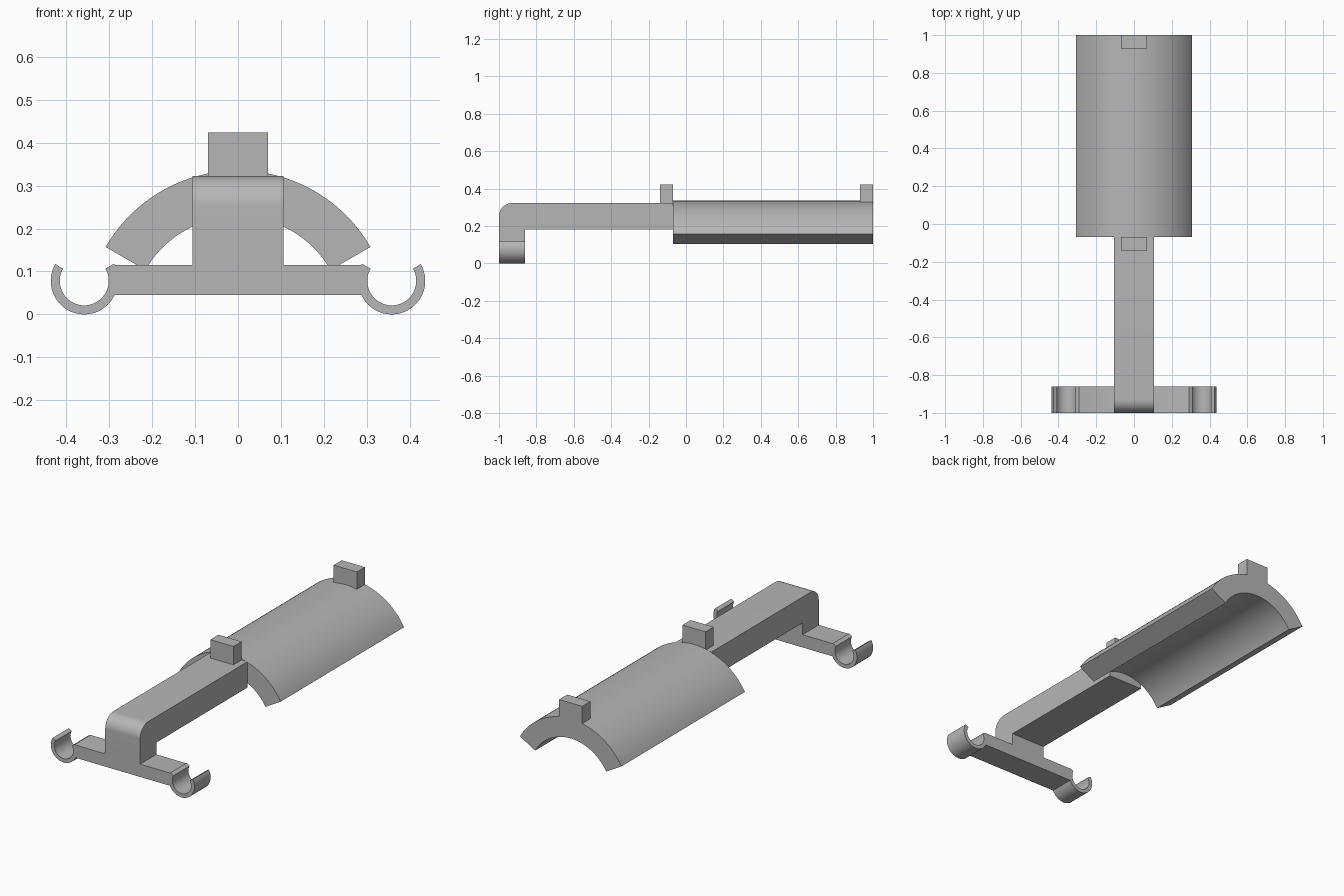
import bpy
import bmesh
from math import cos, sin, radians
from mathutils import Vector

cube = bpy.data.objects.get("Cube")
if cube:
    bpy.data.objects.remove(cube, do_unlink=True)

grey = bpy.data.materials.new("plain grey")
grey.use_nodes = True
colour = (0.47, 0.47, 0.47, 1)
grey.diffuse_color = colour
grey.node_tree.nodes["Principled BSDF"].inputs["Base Color"].default_value = colour


def arc(cx, cz, r, start, end, steps):
    """Points on a circle from start to end, in degrees."""
    angles = [radians(start + (end - start) * i / steps) for i in range(steps + 1)]
    return [(cx + r * cos(a), cz + r * sin(a)) for a in angles]


def prism(name, profile, low, high, axis="Y"):
    """Extrude a closed profile, given as (side, z), along x or y."""
    def place(u, z, d):
        return (u, d, z) if axis == "Y" else (d, u, z)

    bm = bmesh.new()
    face = bm.faces.new([bm.verts.new(place(u, z, low)) for u, z in profile])
    new = bmesh.ops.extrude_face_region(bm, geom=[face])["geom"]
    verts = [v for v in new if isinstance(v, bmesh.types.BMVert)]
    bmesh.ops.translate(bm, verts=verts, vec=Vector(place(0, 0, high - low)))
    bmesh.ops.recalc_face_normals(bm, faces=bm.faces)
    mesh = bpy.data.meshes.new(name)
    bm.to_mesh(mesh)
    bm.free()
    mesh.materials.append(grey)
    ob = bpy.data.objects.new(name, mesh)
    bpy.context.collection.objects.link(ob)
    return ob


def activate(ob):
    bpy.ops.object.select_all(action="DESELECT")
    ob.select_set(True)
    bpy.context.view_layer.objects.active = ob


def fuse(base, part):
    """Weld a part onto the base as one solid."""
    mod = base.modifiers.new("weld", "BOOLEAN")
    mod.operation = "UNION"
    mod.solver = "EXACT"
    mod.object = part
    activate(base)
    bpy.ops.object.modifier_apply(modifier=mod.name)
    bpy.data.objects.remove(part, do_unlink=True)


def rectangle(half, bottom, top):
    return [(-half, bottom), (half, bottom), (half, top), (-half, top)]


FRONT, FOOT_BACK, JOINT, BACK = -1.0, -0.86, -0.07, 1.0
BAR_LOW, BAR_TOP, ARM_TOP, TAB_TOP = 0.045, 0.115, 0.322, 0.423
CLIP_X, CLIP_Z, CLIP_OUT, CLIP_IN = 0.358, 0.078, 0.078, 0.057

# Crossbar with an open round clip at each end
half = [(0.285, BAR_TOP)]
half += arc(CLIP_X, CLIP_Z, CLIP_OUT, -210, -210, 1)[:1]
half += arc(CLIP_X, CLIP_Z, CLIP_IN, -210, 30, 40)
half += arc(CLIP_X, CLIP_Z, CLIP_OUT, 30, -155, 36)
profile = half + [(-x, z) for x, z in reversed(half)]
frame = prism("crossbar_and_arm", profile, FRONT, FOOT_BACK)

# Post and long arm with a rounded front corner
bend = 0.07
arm_profile = [(FRONT, 0.08), (FOOT_BACK, 0.08), (FOOT_BACK, 0.18),
               (JOINT, 0.18), (JOINT, ARM_TOP)]
arm_profile += arc(FRONT + bend, ARM_TOP - bend, bend, 90, 180, 16)
arm = prism("arm", arm_profile, -0.106, 0.106, "X")
fuse(frame, arm)

# Curved cradle shell
centre = -0.021
shell = arc(0, centre, 0.356, 30, 150, 64) + arc(0, centre, 0.249, 150, 30, 64)
cradle = prism("cradle", shell, JOINT, BACK)

# Stop tabs on the arm and at the back of the cradle
tab = 0.07
fuse(frame, prism("front_tab", rectangle(tab, 0.28, TAB_TOP), JOINT - tab, JOINT))
fuse(cradle, prism("back_tab", rectangle(tab, 0.28, TAB_TOP), BACK - tab, BACK))

for ob in (frame, cradle):
    activate(ob)
    bpy.ops.object.shade_smooth_by_angle(angle=radians(25))
